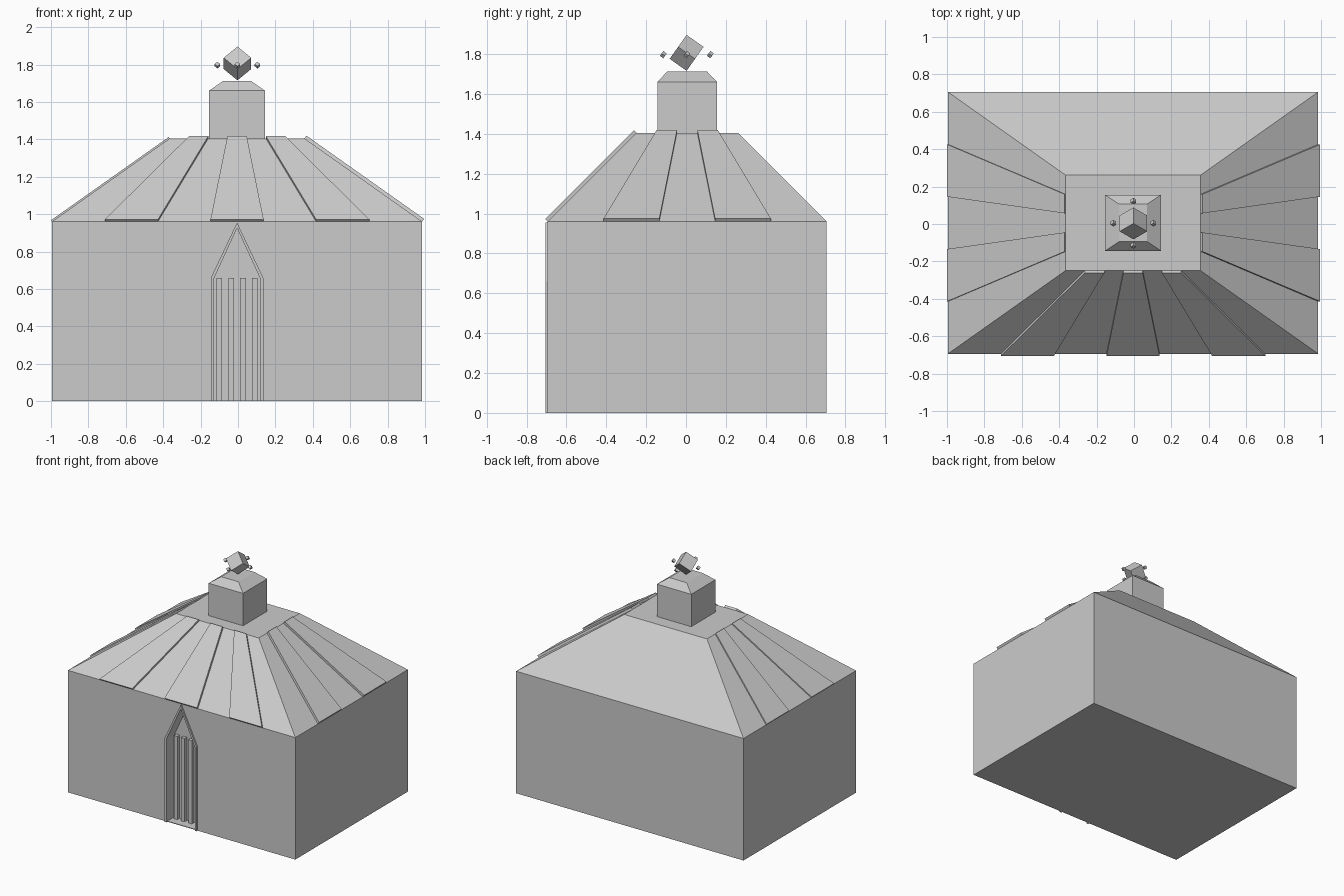
import bpy, bmesh
from math import sqrt
from mathutils import Vector, Matrix

if "Cube" in bpy.data.objects:
    bpy.data.objects.remove(bpy.data.objects["Cube"])

CX, CY = -0.005, 0.006           # centre of the building
HX, HY = 0.99, 0.70              # half sizes at the eaves
K = 0.364                        # roof narrows to this share of the eaves
Z_EAVE, Z_ROOF = 0.96, 1.405


def make(name, bm):
    bmesh.ops.recalc_face_normals(bm, faces=bm.faces[:])
    me = bpy.data.meshes.new(name)
    bm.to_mesh(me)
    bm.free()
    ob = bpy.data.objects.new(name, me)
    bpy.context.collection.objects.link(ob)
    return ob


def rings(name, loops):
    """Skin a stack of equal loops and cap both ends."""
    bm = bmesh.new()
    vs = [[bm.verts.new(p) for p in lp] for lp in loops]
    n = len(vs[0])
    for a, b in zip(vs, vs[1:]):
        for i in range(n):
            j = (i + 1) % n
            bm.faces.new((a[i], a[j], b[j], b[i]))
    bm.faces.new(vs[0])
    bm.faces.new(vs[-1])
    return make(name, bm)


def rect(hx, hy, z):
    return [(CX + sx * hx, CY + sy * hy, z)
            for sx, sy in ((-1, -1), (1, -1), (1, 1), (-1, 1))]


def prism(name, outline, y0, y1):
    return rings(name, [[(CX + x, y, z) for x, z in outline] for y in (y0, y1)])


# walls with hipped roof, and the turret on top
body = rings("walls_and_roof", [rect(HX, HY, 0), rect(HX, HY, Z_EAVE),
                                rect(HX * K, HY * K, Z_ROOF)])
rings("turret", [rect(0.15, 0.15, Z_ROOF - 0.01), rect(0.15, 0.15, 1.66),
                 rect(0.075, 0.1, 1.712)])


# raised roof panels, tapering with the slope
def panel(name, side, u0, u1, thick):
    def pt(u, k, z):
        x, y = {"front": (u, -HY), "right": (HX, u), "left": (-HX, u)}[side]
        return Vector((CX + x * k, CY + y * k, z))
    q = [pt(u0, 1, Z_EAVE), pt(u1, 1, Z_EAVE), pt(u1, K, Z_ROOF), pt(u0, K, Z_ROOF)]
    n = (q[1] - q[0]).cross(q[3] - q[0]).normalized()
    if n.z < 0:
        n = -n
    rings(name, [[p - n * 0.002 for p in q], [p + n * thick for p in q]])


for c in (-0.565, 0, 0.565):
    panel("front_roof_panel", "front", c - 0.142, c + 0.142, 0.017)
for c in (-0.28, 0.28):
    panel("right_roof_panel", "right", c - 0.14, c + 0.14, 0.018)
    panel("left_roof_panel", "left", c - 0.14, c + 0.14, 0.009)

# pointed doorway cut into the front wall
FRONT = CY - HY
DEPTH = 0.09
opening = [(-0.124, 0.005), (0.124, 0.005), (0.124, 0.655), (0, 0.925), (-0.124, 0.655)]
cutter = prism("doorway_cutter", opening, FRONT - 0.1, FRONT + DEPTH)
cutter.hide_render = True
cutter.hide_set(True)
cut = body.modifiers.new("doorway", "BOOLEAN")
cut.object = cutter
cut.solver = "EXACT"

# door frame
prism("door_frame", [(-0.14, 0), (-0.14, 0.66), (0, 0.955), (0.14, 0.66), (0.14, 0),
                     (0.124, 0), (0.124, 0.655), (0, 0.925), (-0.124, 0.655), (-0.124, 0)],
      FRONT - 0.012, FRONT + 0.003)

# upright bars on the door
for i in range(4):
    x = (i - 1.5) * 0.063
    prism("door_bar", [(x - 0.015, 0.003), (x + 0.015, 0.003),
                       (x + 0.015, 0.66), (x - 0.015, 0.66)],
          FRONT + DEPTH - 0.03, FRONT + DEPTH + 0.002)


# cubes balanced on a corner
def corner_cube(name, loc, size):
    edges = [Vector((x, y, -1 / sqrt(3))) for x, y in
             ((0, sqrt(2 / 3)), (-sqrt(0.5), -sqrt(1 / 6)), (sqrt(0.5), -sqrt(1 / 6)))]
    rot = Matrix(edges).transposed().to_4x4()
    bm = bmesh.new()
    bmesh.ops.create_cube(bm, size=size, matrix=Matrix.Translation(loc) @ rot)
    make(name, bm)


corner_cube("finial_cube", (-0.003, 0.003, 1.806), 0.104)
for dx, dy in ((1, 0), (-1, 0), (0, 1), (0, -1)):
    corner_cube("small_orbit_cube", (-0.003 + dx * 0.107, 0.004 + dy * 0.118, 1.797), 0.021)
